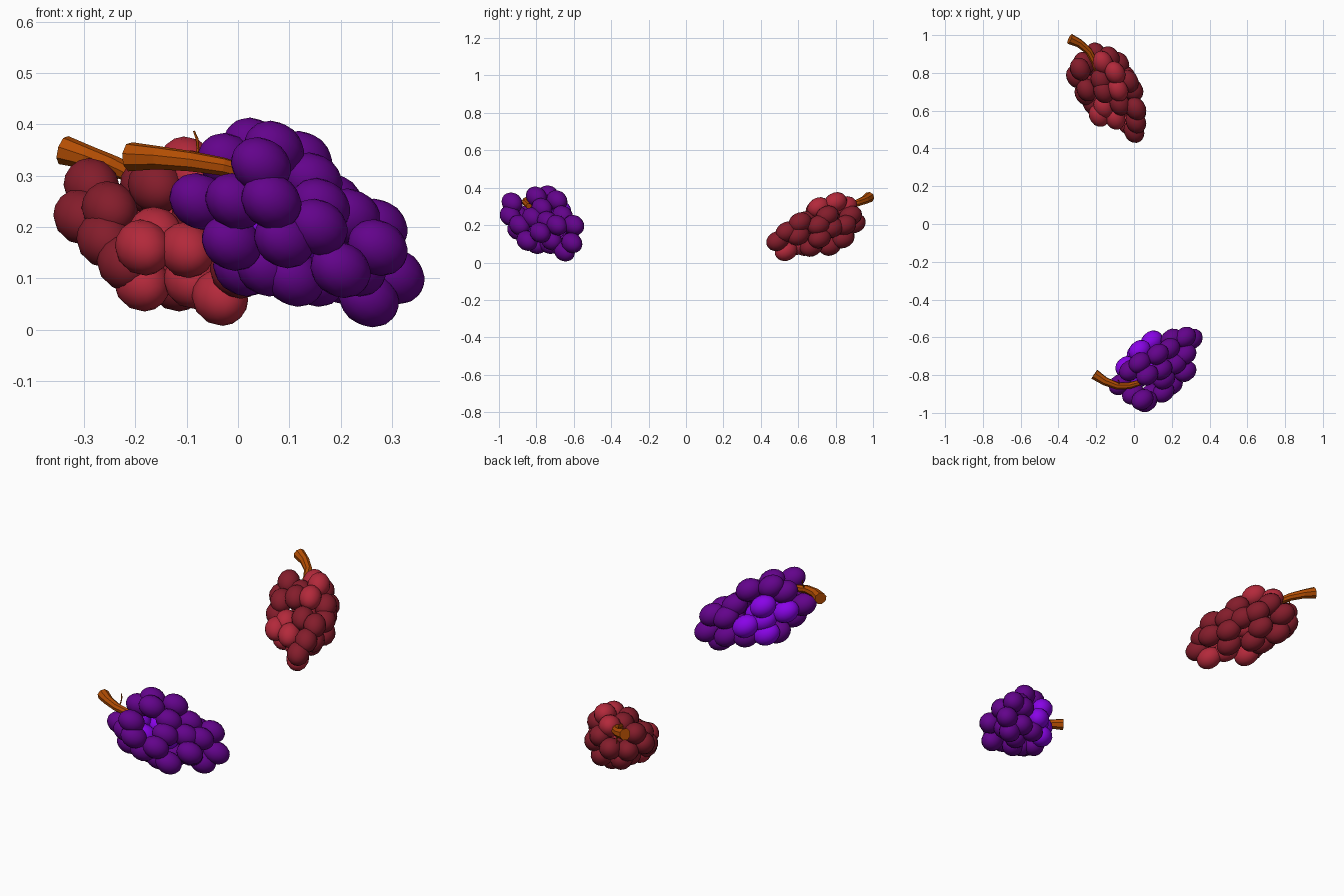
import bpy, bmesh, math
from mathutils import Vector, Matrix


def material(name, rgb):
    m = bpy.data.materials.new(name)
    m.diffuse_color = (*rgb, 1)
    return m


DARK_RED = material("dark red", (0.23, 0.012, 0.024))
RED = material("bright red", (0.45, 0.022, 0.043))
DARK_PURPLE = material("dark purple", (0.125, 0.001, 0.26))
PURPLE = material("bright purple", (0.25, 0.001, 0.80))
WOOD = material("brown wood", (0.45, 0.075, 0.001))


def grapes(name, centres, axis, mat):
    """Plump grapes, slightly stretched along the bunch axis."""
    bm = bmesh.new()
    turn = Vector(axis).to_track_quat('Z', 'Y').to_matrix().to_4x4()
    stretch = Matrix.Diagonal((0.053, 0.053, 0.064, 1))
    for c in centres:
        bmesh.ops.create_uvsphere(bm, u_segments=14, v_segments=9, radius=1,
                                  matrix=Matrix.Translation(c) @ turn @ stretch)
    for f in bm.faces:
        f.smooth = True
    me = bpy.data.meshes.new(name)
    bm.to_mesh(me)
    bm.free()
    me.materials.append(mat)
    bpy.context.collection.objects.link(bpy.data.objects.new(name, me))


def tube(name, path, radii, sides):
    """Flat-sided tapered tube along a path."""
    bm = bmesh.new()
    pts = [Vector(p) for p in path]
    rings = []
    for i, p in enumerate(pts):
        d = (pts[min(i + 1, len(pts) - 1)] - pts[max(i - 1, 0)]).normalized()
        side = d.cross(Vector((0.1, 0.2, 1))).normalized()
        up = side.cross(d)
        ring = []
        for k in range(sides):
            a = math.tau * k / sides
            ring.append(bm.verts.new(p + radii[i] * (math.cos(a) * side + math.sin(a) * up)))
        rings.append(ring)
    for r, s in zip(rings, rings[1:]):
        for k in range(sides):
            j = (k + 1) % sides
            bm.faces.new((r[k], r[j], s[j], s[k]))
    bm.faces.new(rings[0])
    bm.faces.new(rings[-1])
    bmesh.ops.recalc_face_normals(bm, faces=bm.faces)
    me = bpy.data.meshes.new(name)
    bm.to_mesh(me)
    bm.free()
    me.materials.append(WOOD)
    bpy.context.collection.objects.link(bpy.data.objects.new(name, me))


# Purple bunch, at the front
purple_axis = (0.32, 0.24, -0.20)
grapes("purple_dark_grapes", [
    (.045, -.93, .32), (.07, -.80, .352), (.03, -.735, .358), (.125, -.69, .332),
    (-.02, -.775, .328), (.145, -.77, .29), (.065, -.94, .25), (-.005, -.90, .25),
    (-.075, -.85, .25), (.155, -.89, .20), (.16, -.82, .24), (-.012, -.86, .17),
    (.09, -.90, .175), (.20, -.85, .117), (.11, -.80, .10), (.055, -.80, .12)], purple_axis, DARK_PURPLE)
grapes("purple_dark_tip_grapes", [
    (.01, -.76, .12), (.272, -.69, .20), (.272, -.78, .16), (.305, -.61, .105),
    (.255, -.65, .06), (.27, -.60, .20), (.20, -.61, .20), (.185, -.66, .25),
    (.22, -.74, .22), (.20, -.62, .105), (.15, -.73, .10), (.11, -.65, .115),
    (.23, -.72, .12)], purple_axis, DARK_PURPLE)
grapes("purple_bright_grapes", [
    (.03, -.67, .28), (-.04, -.755, .24), (.095, -.62, .18), (.02, -.685, .135),
    (.04, -.69, .20), (.03, -.81, .20), (.12, -.76, .19)], purple_axis, PURPLE)
tube("purple_bunch_stem",
     [(-.21, -.795, .337), (-.155, -.832, .335), (-.09, -.857, .328), (-.03, -.857, .318), (.03, -.84, .302)],
     [.029, .023, .020, .018, .016], 8)
tube("purple_bunch_tendril",
     [(-.082, -.85, .33), (-.078, -.84, .352), (-.080, -.83, .372), (-.086, -.825, .387)],
     [.004, .003, .003, .002], 5)

# Red bunch, at the back
red_axis = (0.20, -0.40, -0.18)
grapes("red_dark_grapes", [
    (-.305, .78, .22), (-.285, .82, .28), (-.25, .71, .235), (-.26, .69, .175),
    (-.175, .76, .28), (-.16, .70, .28), (-.22, .64, .13), (-.005, .71, .20),
    (.01, .61, .215), (.01, .60, .145), (.01, .54, .165), (0, .49, .115),
    (-.05, .67, .085), (-.075, .635, .22)], red_axis, DARK_RED)
grapes("red_dark_back_grapes", [
    (-.01, .715, .13), (-.03, .755, .25), (-.045, .78, .185), (-.12, .77, .09),
    (-.11, .84, .13), (-.08, .85, .20), (-.20, .90, .21), (-.13, .88, .25),
    (-.22, .84, .14), (-.265, .85, .20), (-.20, .74, .12)], red_axis, DARK_RED)
grapes("red_bright_grapes", [
    (-.10, .80, .322), (-.165, .855, .30), (-.085, .71, .295),
    (-.185, .575, .16), (-.16, .62, .185), (-.10, .56, .155), (-.187, .64, .09),
    (-.09, .60, .095), (-.035, .535, .062), (-.12, .72, .19)], red_axis, RED)
tube("red_bunch_stem",
     [(-.34, .98, .35), (-.29, .957, .335), (-.24, .915, .318), (-.21, .86, .305), (-.19, .80, .285)],
     [.029, .023, .020, .018, .016], 8)
tube("red_bunch_tendril",
     [(-.235, .90, .31), (-.238, .91, .29), (-.242, .905, .272), (-.246, .915, .255)],
     [.004, .003, .003, .002], 5)
